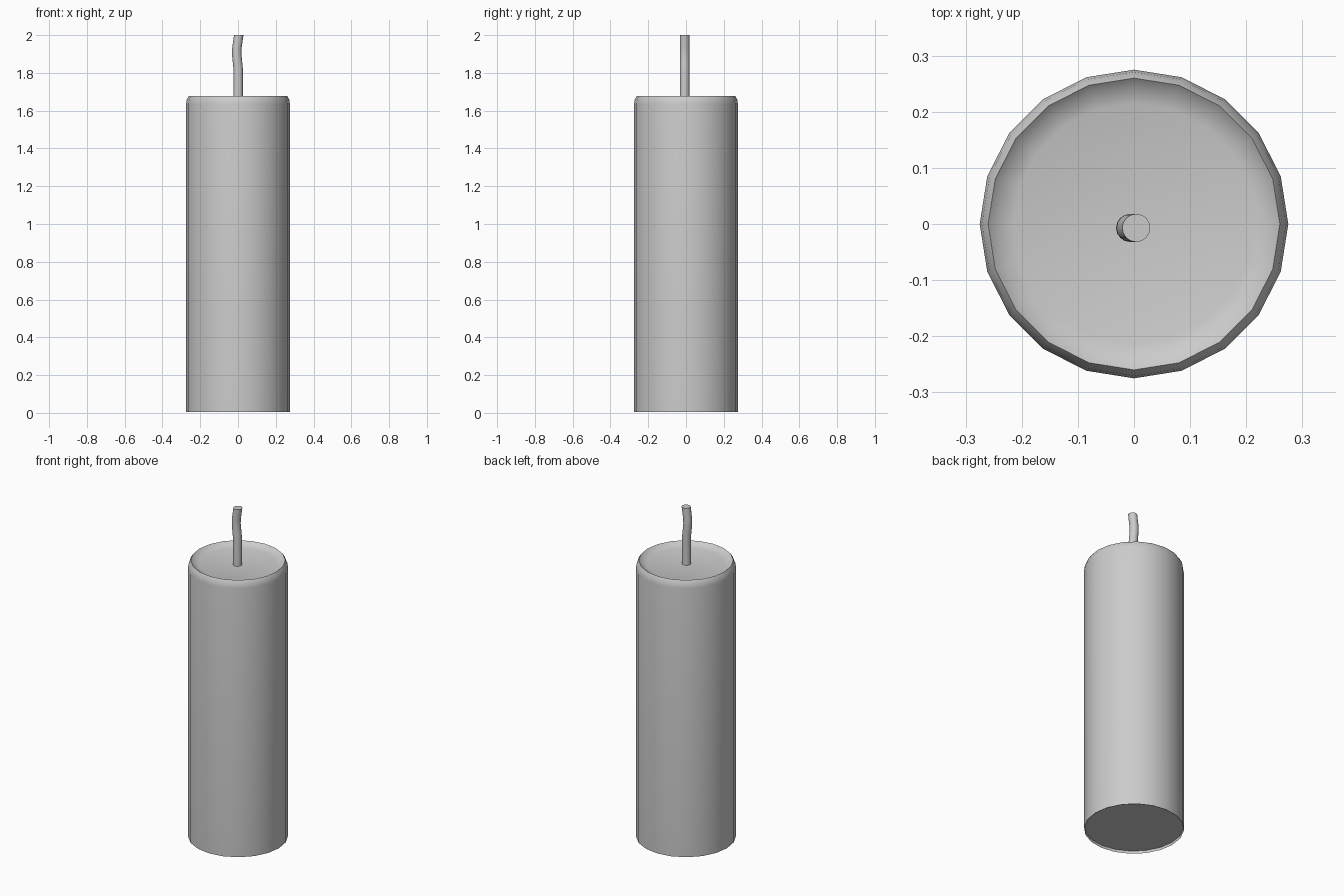
import bpy, bmesh, math

if "Cube" in bpy.data.objects:
    bpy.data.objects.remove(bpy.data.objects["Cube"])


def stacked_rings(name, rings, sides, angle):
    """Loft circles given as (x, y, z, radius) and cap both ends."""
    bm = bmesh.new()
    loops = []
    for x, y, z, r in rings:
        loops.append([bm.verts.new((x + r * math.cos(2 * math.pi * i / sides),
                                    y + r * math.sin(2 * math.pi * i / sides), z))
                      for i in range(sides)])
    for a, b in zip(loops, loops[1:]):
        for i in range(sides):
            j = (i + 1) % sides
            bm.faces.new((a[i], a[j], b[j], b[i]))
    bm.faces.new(loops[0][::-1])
    bm.faces.new(loops[-1])
    bmesh.ops.recalc_face_normals(bm, faces=bm.faces)
    mesh = bpy.data.meshes.new(name)
    bm.to_mesh(mesh)
    bm.free()
    obj = bpy.data.objects.new(name, mesh)
    bpy.context.collection.objects.link(obj)
    bpy.ops.object.select_all(action='DESELECT')
    obj.select_set(True)
    bpy.context.view_layer.objects.active = obj
    bpy.ops.object.shade_smooth_by_angle(angle=math.radians(angle))
    return obj


# Wax body: recessed base, rounded shoulder, shallow dished top
profile = [(0.272, 0.02), (0.275, 0.005), (0.275, 1.635), (0.271, 1.66),
           (0.26, 1.678), (0.245, 1.664), (0.215, 1.655)]
stacked_rings("candle_body", [(0, 0, z, r) for r, z in profile], 20, 45)

# Wick: straight base, then a slight kink to the left and back
path = [(0.001, 1.64), (0.001, 1.82), (-0.002, 1.85), (-0.007, 1.90),
        (-0.006, 1.93), (0.004, 2.0)]
stacked_rings("wick", [(x, -0.007, z, 0.025) for x, z in path], 16, 40)
